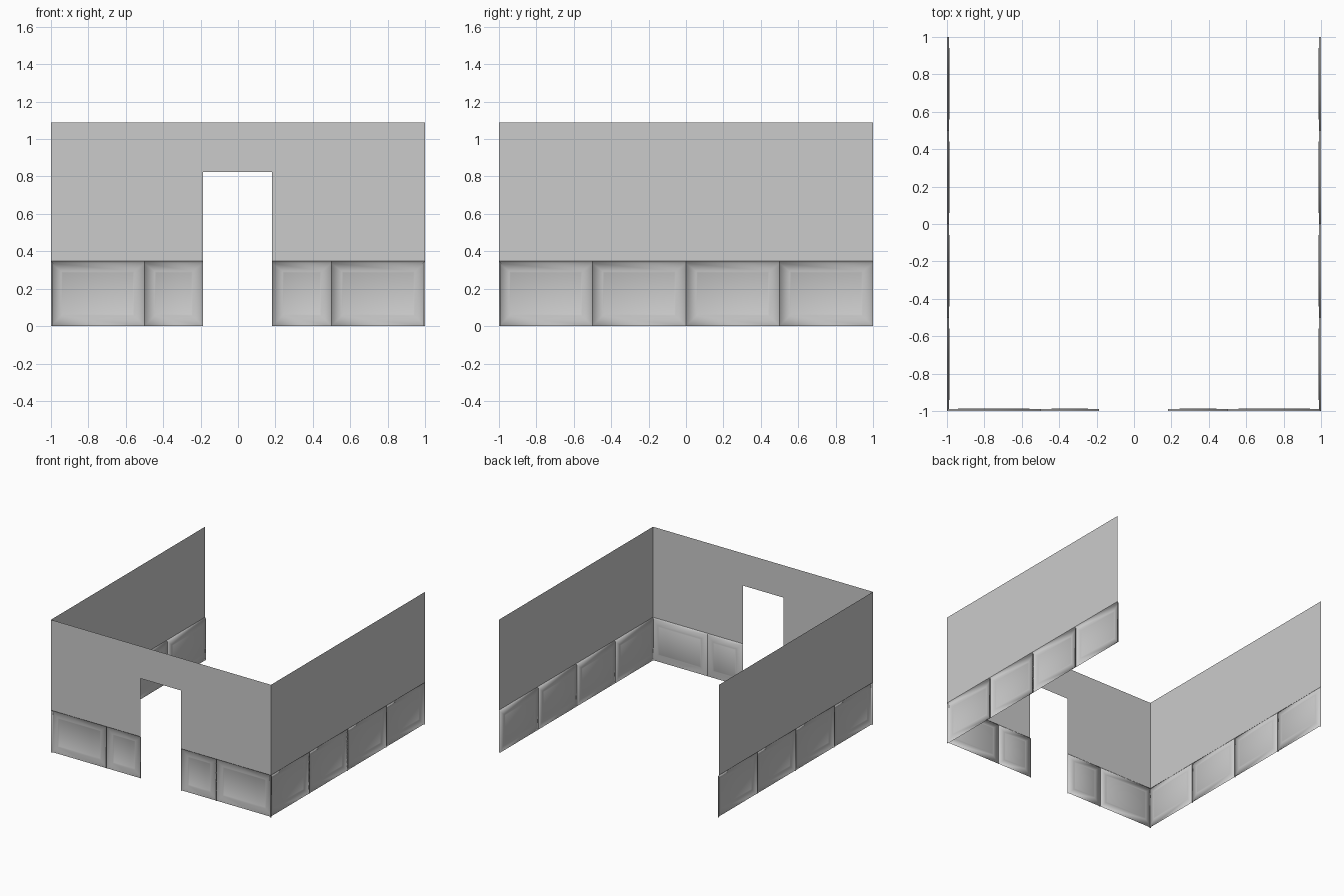
import bpy, bmesh, math
from mathutils import Matrix

if "Cube" in bpy.data.objects:
    bpy.data.objects.remove(bpy.data.objects["Cube"])

H, RAIL = 1.09, 0.347           # wall height, wainscot top
DOOR_L, DOOR_R, DOOR_H = -0.187, 0.183, 0.825


def finish(bm, name, angle, smooth):
    # walls are drawn as a sheet at y = -1 facing the room, then turned into place
    bm.transform(Matrix.Rotation(math.radians(angle), 4, 'Z'))
    for f in bm.faces:
        f.smooth = smooth
    me = bpy.data.meshes.new(name)
    bm.to_mesh(me)
    bm.free()
    bpy.context.collection.objects.link(bpy.data.objects.new(name, me))


def sheet(name, outline, angle):
    bm = bmesh.new()
    bm.faces.new([bm.verts.new((x, -1, z)) for x, z in outline])
    finish(bm, name, angle, False)


def wainscot_tile(bm, u0, u1):
    # nested rectangles: wall plane, stile face, panel edge, raised panel
    rings = []
    for a, b, z0, z1, d in ((u0, u1, 0, RAIL, 0),
                            (u0, u1, 0, RAIL - 0.011, 0.010),
                            (u0 + 0.055, u1 - 0.055, 0.055, 0.293, 0.010),
                            (u0 + 0.063, u1 - 0.063, 0.063, 0.285, 0.014)):
        rings.append([bm.verts.new((x, d - 1, z))
                      for x, z in ((a, z0), (a, z1), (b, z1), (b, z0))])
    for n, (o, i) in enumerate(zip(rings, rings[1:])):
        for k in range(3 if n == 0 else 4):      # underside stays open
            j = (k + 1) % 4
            bm.faces.new((o[k], o[j], i[j], i[k]))
    bm.faces.new(rings[-1])


def wainscot(name, spans, angle):
    bm = bmesh.new()
    for a, b in spans:
        wainscot_tile(bm, a, b)
    finish(bm, name, angle, True)


# front wall with doorway
sheet("front_wall", [(-1, RAIL), (-1, H), (1, H), (1, RAIL), (DOOR_R, RAIL),
                     (DOOR_R, DOOR_H), (DOOR_L, DOOR_H), (DOOR_L, RAIL)], 0)
wainscot("front_wainscot", [(-1, -0.5), (-0.5, DOOR_L), (DOOR_R, 0.5), (0.5, 1)], 0)

# plain side walls
for side, angle in (("right", 90), ("left", -90)):
    sheet(side + "_wall", [(-1, RAIL), (-1, H), (1, H), (1, RAIL)], angle)
    wainscot(side + "_wainscot", [(-1 + 0.5 * i, -0.5 + 0.5 * i) for i in range(4)], angle)
